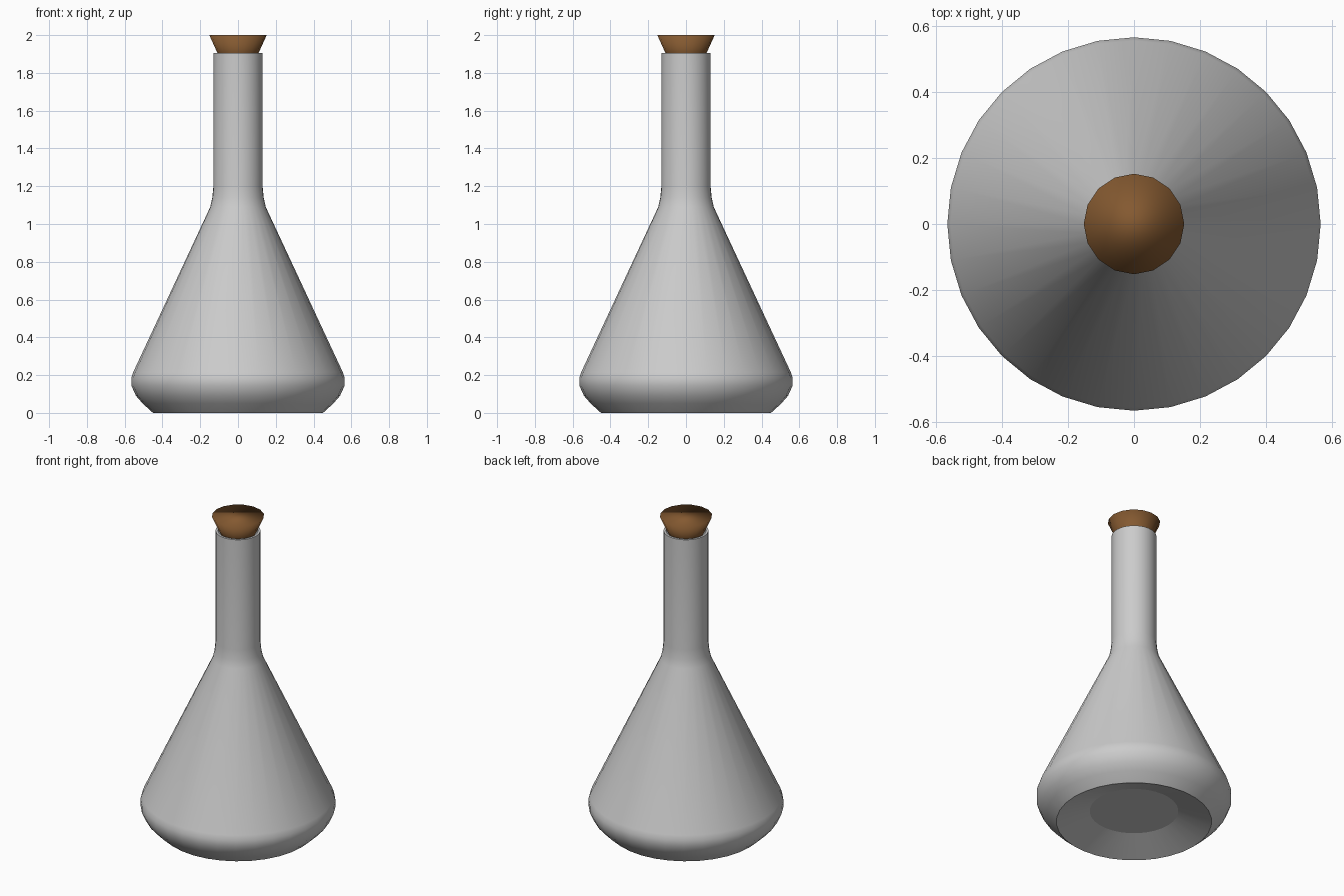
import bpy, bmesh, math

if "Cube" in bpy.data.objects:
    bpy.data.objects.remove(bpy.data.objects["Cube"])


def lathe(name, profile, sides):
    """Revolve (radius, height) points about z; flat cap at the first point."""
    bm = bmesh.new()
    rings = []
    for r, z in profile:
        rings.append([bm.verts.new((r * math.cos(2 * math.pi * i / sides),
                                    r * math.sin(2 * math.pi * i / sides), z))
                      for i in range(sides)])
    for a, b in zip(rings, rings[1:]):
        for i in range(sides):
            j = (i + 1) % sides
            bm.faces.new((a[i], a[j], b[j], b[i]))
    bm.faces.new(rings[0][::-1])
    return bm, rings


def make_object(name, bm):
    mesh = bpy.data.meshes.new(name)
    bm.to_mesh(mesh)
    bm.free()
    obj = bpy.data.objects.new(name, mesh)
    bpy.context.collection.objects.link(obj)
    bpy.ops.object.select_all(action='DESELECT')
    bpy.context.view_layer.objects.active = obj
    obj.select_set(True)
    return obj


# Flask: raised base, rounded shoulder, cone and straight neck
flask_profile = [(0.257, 0.07), (0.45, 0.005), (0.505, 0.05), (0.54, 0.09),
                 (0.565, 0.145), (0.565, 0.185), (0.555, 0.215),
                 (0.147, 1.09), (0.136, 1.14), (0.13, 1.2), (0.13, 1.905)]
flask_profile[1] = (0.45, 0.0)
bm, rings = lathe("flask", flask_profile, 32)
flask = make_object("flask", bm)

# Glass thickness, with an open mouth
wall = flask.modifiers.new("wall", 'SOLIDIFY')
wall.thickness = 0.014
wall.offset = -1
bpy.ops.object.modifier_apply(modifier=wall.name)
bpy.ops.object.shade_smooth_by_angle(angle=math.radians(35))
for p in flask.data.polygons:
    if len(p.vertices) > 4:
        p.use_smooth = False

# Cork: tapered stopper pushed into the neck, softly shaded all over
bm, rings = lathe("cork", [(0.07, 1.82), (0.152, 2.0)], 16)
bm.faces.new(rings[-1])
cork = make_object("cork", bm)
bpy.ops.object.shade_smooth()
brown = bpy.data.materials.new("cork_brown")
brown.diffuse_color = (0.23, 0.10, 0.03, 1)
brown.use_nodes = True
brown.node_tree.nodes["Principled BSDF"].inputs["Base Color"].default_value = brown.diffuse_color
cork.data.materials.append(brown)
